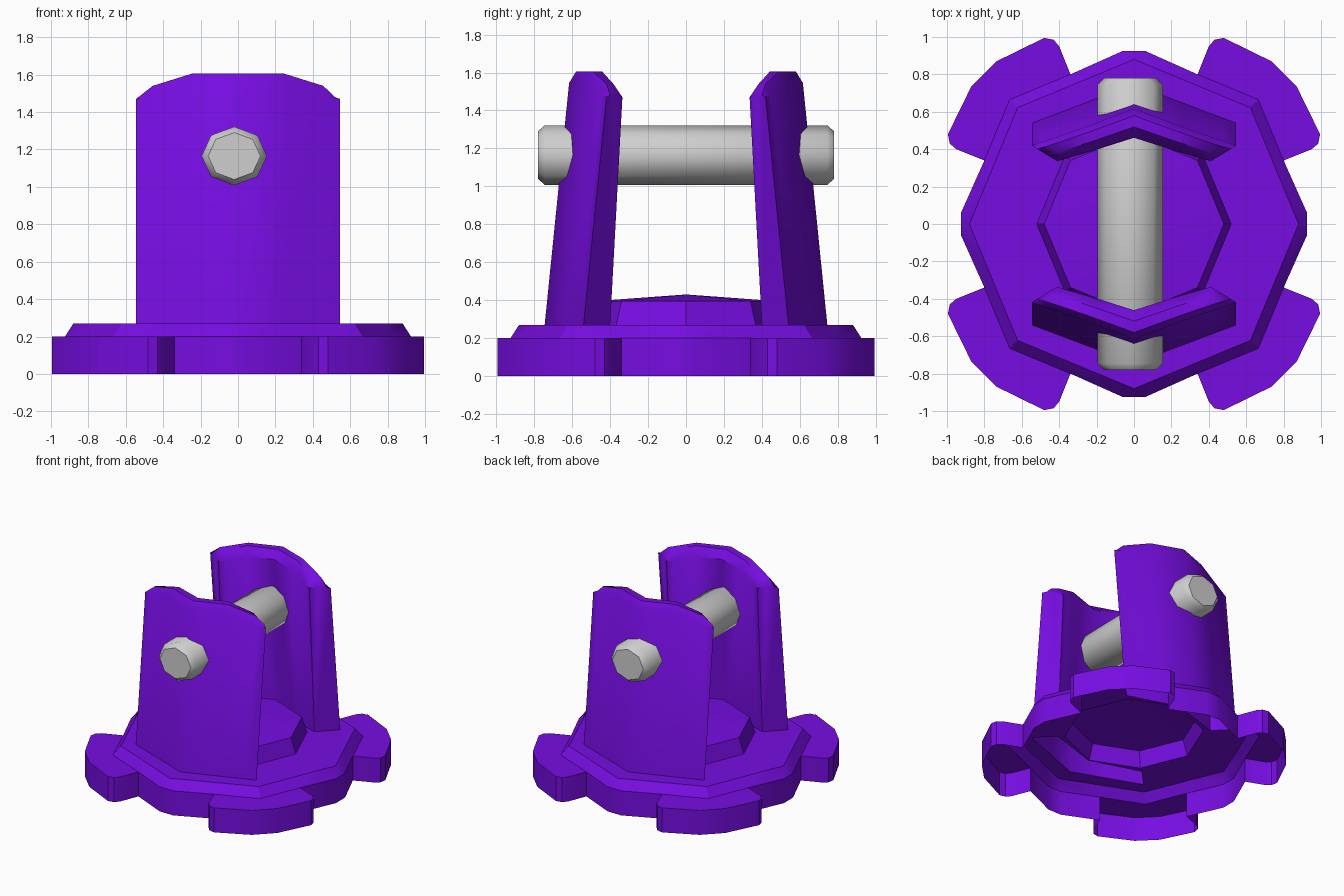
import bpy, bmesh, math
from mathutils import Vector

if "Cube" in bpy.data.objects:
    bpy.data.objects.remove(bpy.data.objects["Cube"])


def material(name, rgb):
    m = bpy.data.materials.new(name)
    m.diffuse_color = (*rgb, 1)
    m.use_nodes = True
    m.node_tree.nodes["Principled BSDF"].inputs["Base Color"].default_value = m.diffuse_color
    return m


purple = material("purple", (0.18, 0.004, 0.75))
grey = material("light_grey", (0.62, 0.62, 0.62))


def finish(bm, name, mat, angle):
    bmesh.ops.remove_doubles(bm, verts=bm.verts, dist=0.0005)
    bmesh.ops.recalc_face_normals(bm, faces=bm.faces)
    me = bpy.data.meshes.new(name)
    bm.to_mesh(me)
    bm.free()
    me.materials.append(mat)
    ob = bpy.data.objects.new(name, me)
    bpy.context.collection.objects.link(ob)
    bpy.ops.object.select_all(action='DESELECT')
    ob.select_set(True)
    bpy.context.view_layer.objects.active = ob
    bpy.ops.object.shade_smooth_by_angle(angle=math.radians(angle))
    return ob


def ring(bm, pts, z):
    return [bm.verts.new((x, y, z)) for x, y in pts]


def bridge(bm, a, b, closed=True):
    n = len(a)
    for i in range(n if closed else n - 1):
        j = (i + 1) % n
        bm.faces.new((a[i], a[j], b[j], b[i]))


def spin4(quadrant):
    """Repeat a quarter outline around z."""
    out = []
    for k in range(4):
        c, s = ((1, 0), (0, 1), (-1, 0), (0, -1))[k]
        out += [(x * c - y * s, x * s + y * c) for x, y in quadrant]
    return out


def octagon(r):
    return [(r * math.cos(i * math.pi / 4), r * math.sin(i * math.pi / 4)) for i in range(8)]


# Bracket surface, described for the +y side
BASE_Z = 0.27
OUT_X = (0, 0.26, 0.48, 0.545)
IN_X = (0, 0.20, 0.36, 0.41)
TOP = (1.605, 1.605, 1.54, 1.48)


def outer(x, z):
    return Vector((x, 0.745 - 0.376 * abs(x) - 0.101 * (z - BASE_Z), z))


def inner(x, z):
    return Vector((x, 0.53 - 0.317 * abs(x) - 0.054 * (z - BASE_Z), z))


def column(k):
    s, i = (1 if k >= 0 else -1), abs(k)
    xo, xi, t = s * OUT_X[i], s * IN_X[i], TOP[i]
    drop = 0.06 if i < 3 else 0.01
    o, n = outer(xo, t), inner(xi, t)
    return [outer(xo, BASE_Z), outer(xo, t - drop), o.lerp(n, 0.2), o.lerp(n, 0.6),
            inner(xi, t - drop), inner(xi, BASE_Z)]


def bracket(name, side):
    bm = bmesh.new()
    cols = [[bm.verts.new((p.x, p.y * side, p.z)) for p in column(k)] for k in range(-3, 4)]
    for a, b in zip(cols, cols[1:]):
        bridge(bm, a, b, closed=False)
    bm.faces.new(cols[0])
    bm.faces.new(cols[-1])
    finish(bm, name, purple, 42)


bracket("back_bracket", 1)
bracket("front_bracket", -1)

# Base: hollow shell with four tabs, chamfered octagon and raised centre
half_tab = [(0.80, 0.34), (0.95, 0.40), (0.985, 0.43), (0.995, 0.48), (0.87, 0.735)]
tab = half_tab + [(y, x) for x, y in reversed(half_tab)]
outline = spin4([(0.925, 0.06)] + tab + [(0.06, 0.925)])
bm = bmesh.new()
bridge(bm, ring(bm, outline, 0), ring(bm, outline, 0.2))
d = 0.665
for k in range(4):
    n = len(tab)
    pts = spin4(tab + [(d, d)])[k * (n + 1):(k + 1) * (n + 1)]
    bm.faces.new(ring(bm, pts, 0.2))

# Chamfer, with axis corners clipped at its foot
foot = spin4([(0.925, 0.06), (0.80, 0.34), (d, d), (0.34, 0.80), (0.06, 0.925)])
r = 0.88
e = r * math.sqrt(0.5)
mid = (r * 0.62 + e * 0.38, e * 0.38)
rim = spin4([(r, 0), mid, (e, e), (mid[1], mid[0]), (0, r)])
a, b = ring(bm, foot, 0.2), ring(bm, rim, BASE_Z)
bridge(bm, a, b)

# Raised centre with a shallow cone top
low, high = ring(bm, octagon(0.52), BASE_Z), ring(bm, octagon(0.48), 0.395)
bridge(bm, low, high)
tip = bm.verts.new((0, 0, 0.43))
for i in range(8):
    bm.faces.new((high[i], high[(i + 1) % 8], tip))
bmesh.ops.remove_doubles(bm, verts=bm.verts, dist=0.0005)

# Deck, open beneath the hollow brackets
deck = bmesh.new()
edges = []
cols = [column(k) for k in range(-3, 4)]
loop = [c[0].xy for c in cols] + [c[-1].xy for c in reversed(cols)]
loops = [octagon(r), octagon(0.52), [(p.x, p.y) for p in loop], [(p.x, -p.y) for p in loop]]
for pts in loops:
    vs = ring(deck, pts, BASE_Z)
    edges += [deck.edges.new((vs[i - 1], vs[i])) for i in range(len(vs))]
bmesh.ops.triangle_fill(deck, edges=edges, use_beauty=True, use_dissolve=False, normal=(0, 0, 1))
for f in deck.faces:
    bm.faces.new([bm.verts.new(v.co) for v in f.verts])
deck.free()
finish(bm, "base", purple, 25)

# Cross pin: eight-sided bar along y with bevelled ends
bm = bmesh.new()
rings = []
for y, s in ((-0.78, 0.80), (-0.745, 1), (0.745, 1), (0.78, 0.80)):
    rings.append([bm.verts.new((-0.02 + x * 0.175 * s, y, 1.165 + z * 0.157 * s)) for x, z in octagon(1)])
for a, b in zip(rings, rings[1:]):
    bridge(bm, a, b)
bm.faces.new(rings[0])
bm.faces.new(rings[-1])
finish(bm, "cross_pin", grey, 47)
